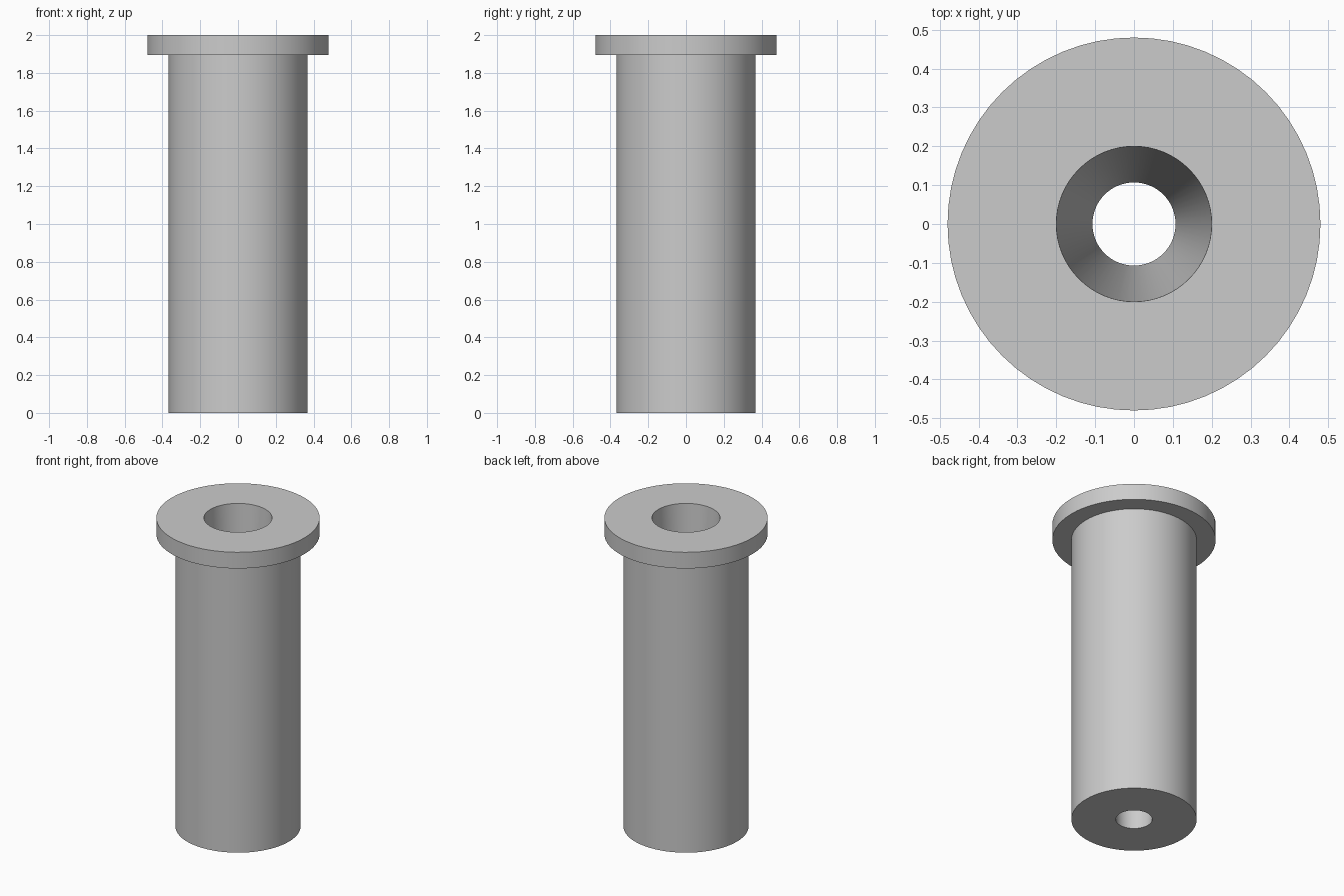
import bpy
import bmesh
from math import cos, sin, tau, radians

SEGMENTS = 64

if "Cube" in bpy.data.objects:
    bpy.data.objects.remove(bpy.data.objects["Cube"], do_unlink=True)

# Plain grey material
GREY = (0.6, 0.6, 0.6, 1.0)
grey = bpy.data.materials.new("plain_grey")
grey.use_nodes = True
grey.diffuse_color = GREY
grey.node_tree.nodes["Principled BSDF"].inputs["Base Color"].default_value = GREY


def lathe(name, profile, material):
    """Revolve a closed (radius, height) profile around the z axis."""
    bm = bmesh.new()
    rings = [[bm.verts.new((r * cos(tau * i / SEGMENTS), r * sin(tau * i / SEGMENTS), z))
              for i in range(SEGMENTS)] for r, z in profile]
    for a, b in zip(rings, rings[1:] + rings[:1]):
        for i in range(SEGMENTS):
            j = (i + 1) % SEGMENTS
            bm.faces.new((a[i], a[j], b[j], b[i]))
    bmesh.ops.recalc_face_normals(bm, faces=bm.faces[:])
    mesh = bpy.data.meshes.new(name)
    bm.to_mesh(mesh)
    bm.free()
    mesh.materials.append(material)
    obj = bpy.data.objects.new(name, mesh)
    bpy.context.collection.objects.link(obj)
    bpy.ops.object.select_all(action='DESELECT')
    obj.select_set(True)
    bpy.context.view_layer.objects.active = obj
    bpy.ops.object.shade_smooth_by_angle(angle=radians(30))
    return obj


# Flanged sleeve with a bore that tapers from the flange to the foot
lathe("flanged_sleeve", [
    (0.107, 0.0),    # bore at the foot
    (0.368, 0.0),    # outer foot edge
    (0.368, 1.895),  # under the flange
    (0.48, 1.895),   # flange lower rim
    (0.48, 2.0),     # flange upper rim
    (0.20, 2.0),     # bore mouth
], grey)
